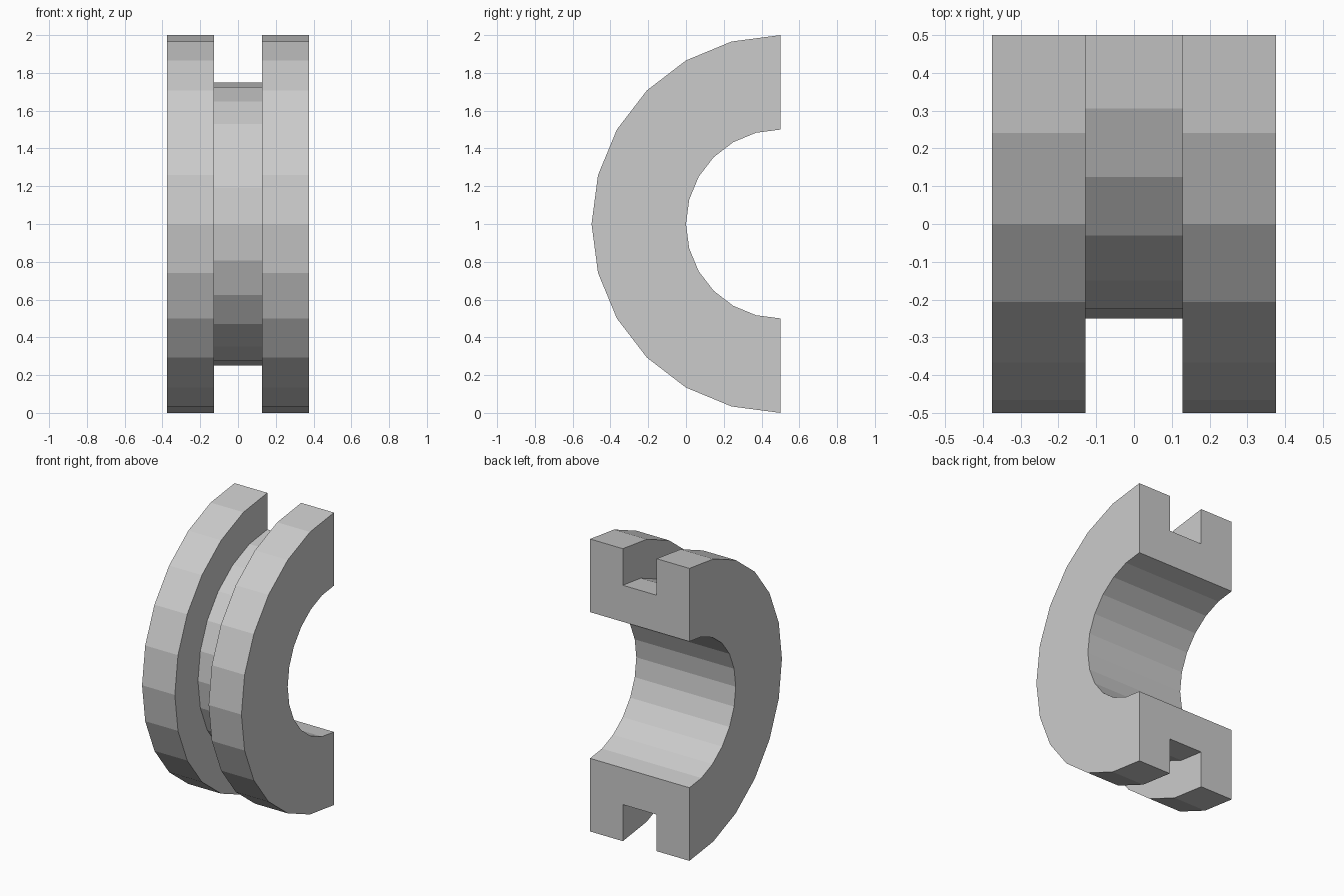
import bpy, bmesh
from math import sin, cos, pi

if "Cube" in bpy.data.objects:
    bpy.data.objects.remove(bpy.data.objects["Cube"])

SEGMENTS = 12                     # flat facets around the half turn
R_IN, R_GROOVE, R_OUT = 0.5, 0.75, 1.0
HALF_W, HALF_GROOVE = 0.376, 0.128
CENTRE_Y, CENTRE_Z = 0.5, 1.0

# U-shaped cross-section as (x, radius): one half, then its mirror
half = [(HALF_W, R_IN), (HALF_W, R_OUT), (HALF_GROOVE, R_OUT), (HALF_GROOVE, R_GROOVE)]
profile = half + [(-x, r) for x, r in reversed(half)]

bm = bmesh.new()

# Sweep the section through 180 degrees, from the top round the front to the bottom
rings = []
for i in range(SEGMENTS + 1):
    a = pi * i / SEGMENTS
    rings.append([bm.verts.new((x, CENTRE_Y - r * sin(a), CENTRE_Z + r * cos(a)))
                  for x, r in profile])

n = len(profile)
for a, b in zip(rings, rings[1:]):
    for j in range(n):
        k = (j + 1) % n
        bm.faces.new((a[j], a[k], b[k], b[j]))

# Flat cut ends
bm.faces.new(rings[0])
bm.faces.new(rings[-1])
bmesh.ops.recalc_face_normals(bm, faces=bm.faces)

mesh = bpy.data.meshes.new("grooved_half_ring")
bm.to_mesh(mesh)
bm.free()
bpy.context.collection.objects.link(bpy.data.objects.new("grooved_half_ring", mesh))
